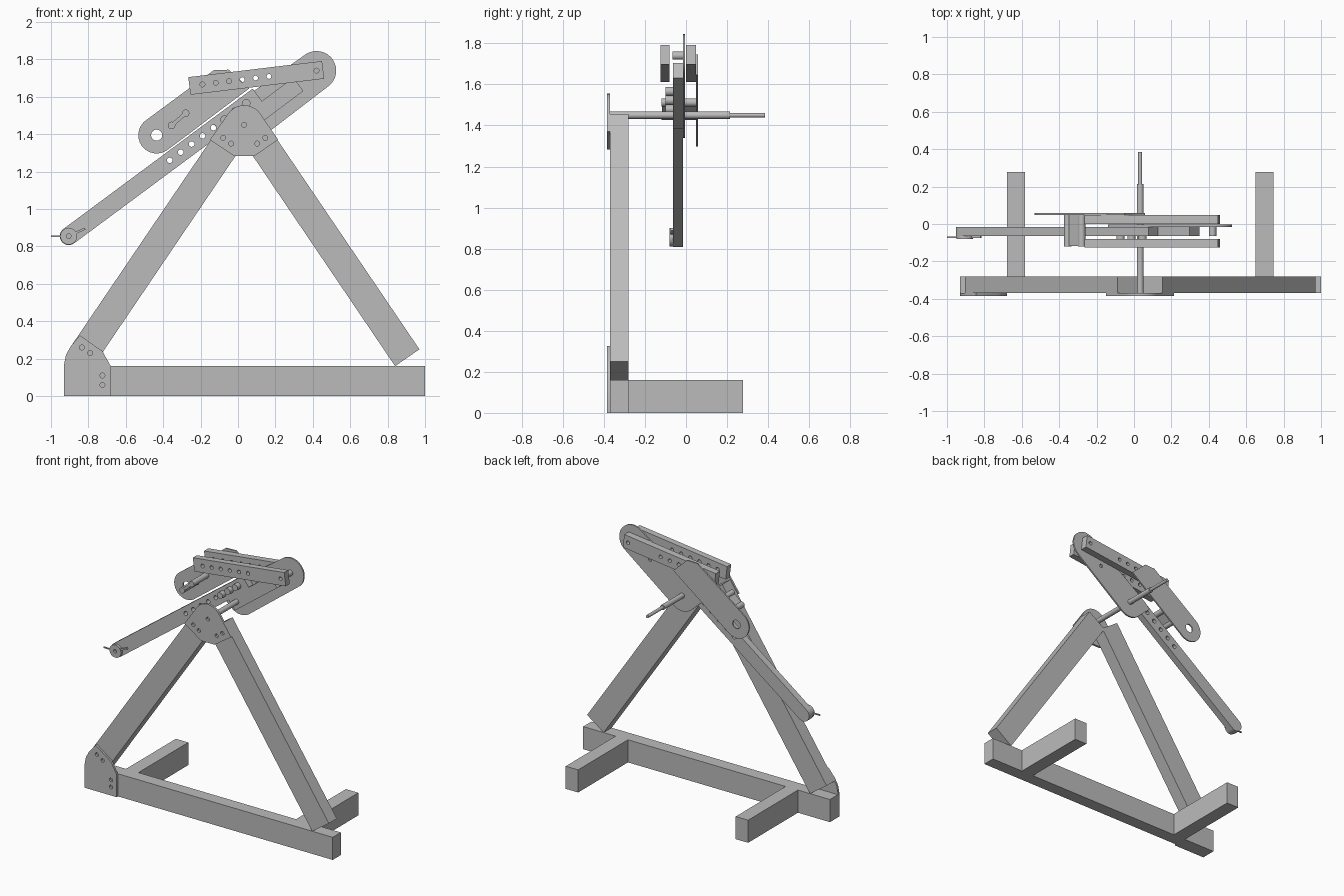
import bpy, bmesh, math
from mathutils import Vector
from mathutils.geometry import convex_hull_2d

if "Cube" in bpy.data.objects:
    bpy.data.objects.remove(bpy.data.objects["Cube"])

grey = bpy.data.materials.new("mid_grey")
grey.diffuse_color = (0.5, 0.5, 0.5, 1)
grey.use_nodes = True
grey.node_tree.nodes["Principled BSDF"].inputs["Base Color"].default_value = grey.diffuse_color


def circle(c, r, n=24):
    return [(c[0] + r * math.cos(2 * math.pi * i / n),
             c[1] + r * math.sin(2 * math.pi * i / n)) for i in range(n)]


def hull(*groups):
    """Convex outline around circles and loose points."""
    pts = [p for g in groups for p in g]
    return [pts[i] for i in convex_hull_2d([Vector(p) for p in pts])]


def slab(name, outline, y0, y1, holes=()):
    """Extrude an x-z outline from y0 to y1; holes are (x, z, radius)."""
    cu = bpy.data.curves.new(name, 'CURVE')
    cu.dimensions = '2D'
    cu.fill_mode = 'BOTH'
    cu.extrude = (y1 - y0) / 2
    for loop in [outline] + [circle(h[:2], h[2], 16) for h in holes]:
        sp = cu.splines.new('POLY')
        sp.points.add(len(loop) - 1)
        for p, q in zip(sp.points, loop):
            p.co = (q[0], q[1], 0, 1)
        sp.use_cyclic_u = True
    tmp = bpy.data.objects.new(name + "_curve", cu)
    bpy.context.collection.objects.link(tmp)
    bpy.context.view_layer.update()
    me = bpy.data.meshes.new_from_object(
        tmp.evaluated_get(bpy.context.evaluated_depsgraph_get()))
    bpy.data.objects.remove(tmp)
    bm = bmesh.new()
    bm.from_mesh(me)
    bmesh.ops.remove_doubles(bm, verts=bm.verts, dist=1e-5)
    for v in bm.verts:
        x, z, d = v.co
        v.co = (x, (y0 + y1) / 2 - d, z)
    bmesh.ops.recalc_face_normals(bm, faces=bm.faces)
    bm.to_mesh(me)
    bm.free()
    me.materials.clear()
    me.materials.append(grey)
    ob = bpy.data.objects.new(name, me)
    bpy.context.collection.objects.link(ob)
    bpy.ops.object.select_all(action='DESELECT')
    ob.select_set(True)
    bpy.context.view_layer.objects.active = ob
    bpy.ops.object.shade_smooth_by_angle(angle=math.radians(30))
    return ob


def rod(name, c, r, y0, y1):
    return slab(name, circle(c, r), y0, y1)


def strip(a, b, w):
    """Square-ended strip of width w from a to b."""
    a, b = Vector(a), Vector(b)
    d = (b - a).normalized()
    n = Vector((-d.y, d.x)) * w / 2
    return [tuple(p) for p in (a - n, b - n, b + n, a + n)]


def rect(x0, x1, z0, z1):
    return [(x0, z0), (x1, z0), (x1, z1), (x0, z1)]


PIVOT = (0.033, 1.45)
TIP = (0.42, 1.74)
SLOPE = (Vector(TIP) - Vector(PIVOT)).normalized()


def along(p, s):
    return tuple(Vector(p) + SLOPE * s)


# Floor frame
slab("base_beam", rect(-0.93, 1.0, 0, 0.16), -0.37, -0.28)
for side, x in (("left", -0.68), ("right", 0.65)):
    slab(side + "_foot", rect(x, x + 0.097, 0, 0.16), -0.28, 0.277)

# Legs, mirrored about the pivot
leg = [(0.84, 0.16), (0.97, 0.25), (0.153, 1.455), (0.023, 1.367)]
slab("right_leg", leg, -0.37, -0.28)
slab("left_leg", [(2 * PIVOT[0] - x, z) for x, z in leg][::-1], -0.37, -0.28)

# Joining plates
slab("top_gusset", hull(circle(PIVOT, 0.105, 32),
     [(-0.02, 1.283), (0.086, 1.283), (0.215, 1.37), (-0.15, 1.37)]),
     -0.385, -0.37, [(PIVOT[0] + dx, z, 0.013) for dx, z in
     ((-0.113, 1.38), (-0.07, 1.35), (0.07, 1.35), (0.113, 1.38), (0, 1.45))])
slab("lower_gusset", [(-0.93, 0), (-0.68, 0), (-0.68, 0.16), (-0.725, 0.24),
     (-0.845, 0.325), (-0.895, 0.265), (-0.92, 0.22), (-0.93, 0.17)],
     -0.385, -0.37, [(-0.835, 0.26, 0.013), (-0.79, 0.23, 0.013),
                     (-0.725, 0.11, 0.013), (-0.725, 0.06, 0.013)])

# Pivot shaft
rod("shaft", PIVOT, 0.018, -0.37, 0.215)
rod("shaft_tail", PIVOT, 0.011, 0.215, 0.385)

# Long swinging arm and the block beside it
ARM = (-0.905, 0.855)
arm_end = (0.107, 1.605)
arm_holes = [(-0.365 + 0.0585 * i, 1.26 + 0.0437 * i) for i in range(8)]
slab("long_arm", hull(circle(ARM, 0.048), strip(ARM, arm_end, 0.096)),
     -0.063, -0.015, [(x, z, 0.015) for x, z in arm_holes[:5]])
slab("pivot_block", strip(along(PIVOT, -0.05), along(PIVOT, 0.362), 0.09),
     -0.063, -0.015)
for i, c in enumerate(arm_holes[5:]):
    rod(f"arm_bolt_{i}", c, 0.022, -0.10, -0.005)

# Arm end boss and pins
slab("arm_boss", circle(ARM, 0.045), -0.08, -0.063, [(*ARM, 0.012)])
slab("outer_pin", strip((-1.0, 0.855), (-0.945, 0.855), 0.008), -0.075, -0.067)
slab("inner_pin", strip((-0.87, 0.872), (-0.818, 0.895), 0.012), -0.075, -0.063)

# Pivot plate
slab("pivot_plate", hull(circle(PIVOT, 0.11, 32), circle(TIP, 0.105, 32),
     [(-0.14, 1.46), (-0.1, 1.5)]), -0.015, -0.004,
     [(*along(TIP, -0.17), 0.013)])

# Rear swing plate
slab("rear_plate", hull(circle((-0.435, 1.395), 0.098, 32),
     [(-0.13, 1.742), (-0.05, 1.745), (0.06, 1.645)]), 0.048, 0.058,
     [(-0.435, 1.395, 0.03)])

# Cross rods with a link web
a, b = (-0.355, 1.447), (-0.28, 1.512)
rod("cross_rod_low", a, 0.02, -0.12, 0.05)
rod("cross_rod_high", b, 0.02, -0.12, 0.05)
slab("rod_link", strip(a, b, 0.02), -0.118, 0.05)

# Twin drilled bars and the rod at their tip
bar = strip((-0.26, 1.658), (0.455, 1.744), 0.095)
bar_holes = [(-0.19 + 0.071 * i, 1.666 + 0.0086 * i, 0.013) for i in range(6)]
bar_holes.append((*TIP, 0.013))
slab("front_bar", bar, -0.125, -0.08, bar_holes)
slab("rear_bar", bar, 0.0, 0.048, bar_holes)
rod("tip_rod", TIP, 0.02, -0.065, -0.01)
